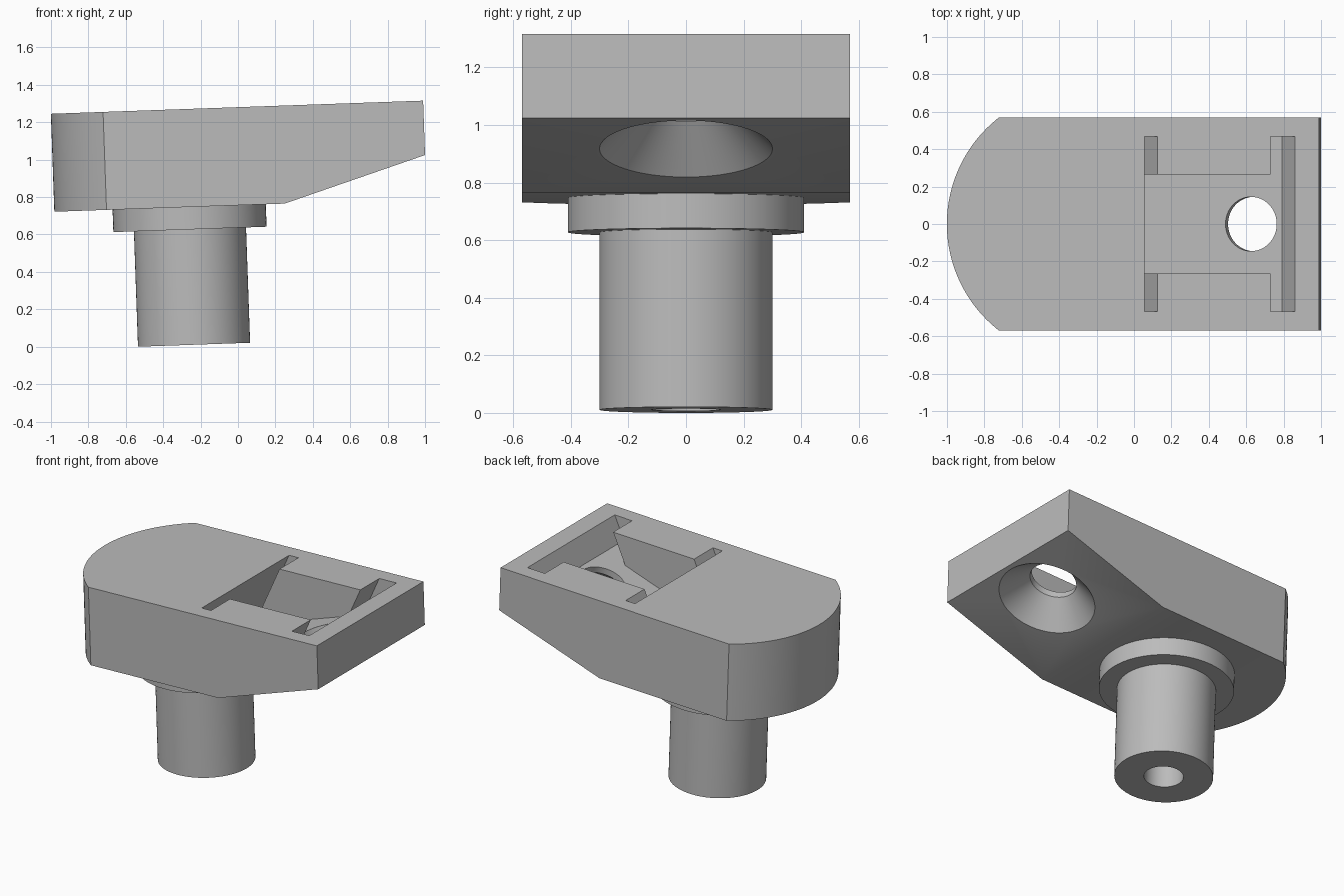
import bpy, bmesh, math
from mathutils import Matrix, Vector

if "Cube" in bpy.data.objects:
    bpy.data.objects.remove(bpy.data.objects["Cube"])

# One plain grey for the whole bracket
GREY = (0.5, 0.5, 0.5, 1)
grey = bpy.data.materials.new("plain grey")
grey.use_nodes = True
grey.diffuse_color = GREY
grey.node_tree.nodes["Principled BSDF"].inputs["Base Color"].default_value = GREY

# The whole part leans slightly about y, around the foot of the pin
LEAN = math.radians(2.02)
PLACE = Matrix.Translation((-0.235, 0, 0.0105)) @ Matrix.Rotation(-LEAN, 4, "Y")

# Main dimensions, measured along the pin axis
BOTTOM, TOP = 0.737, 1.261
END_X, HALF_W, ROUND_R = 1.27, 0.57, 0.7215
SLOPE = math.atan2(0.97 - BOTTOM, END_X - 0.511)
UP = Vector((-math.sin(SLOPE), 0, math.cos(SLOPE)))
SLOPE_START = Vector((0.511, 0, BOTTOM))
HOLE = SLOPE_START + Vector((math.cos(SLOPE), 0, math.sin(SLOPE))) * 0.465


def make_object(name, bm, matrix=Matrix.Identity(4)):
    bm.transform(PLACE @ matrix)
    bmesh.ops.recalc_face_normals(bm, faces=bm.faces)
    mesh = bpy.data.meshes.new(name)
    bm.to_mesh(mesh)
    bm.free()
    mesh.materials.append(grey)
    ob = bpy.data.objects.new(name, mesh)
    bpy.context.collection.objects.link(ob)
    return ob


def prism(outline, z0, z1, shear=0):
    """Extrude a plan outline, leaning along x by shear below the top face."""
    bm = bmesh.new()
    rings = [[bm.verts.new((x + shear * (z - TOP), y, z)) for x, y in outline]
             for z in (z0, z1)]
    for ring in rings:
        bm.faces.new(ring)
    n = len(outline)
    for i in range(n):
        j = (i + 1) % n
        bm.faces.new((rings[0][i], rings[0][j], rings[1][j], rings[1][i]))
    bmesh.ops.recalc_face_normals(bm, faces=bm.faces)
    return bm


def trim_below(bm, point, normal):
    """Remove everything under a plane and close the cut."""
    cut = bmesh.ops.bisect_plane(bm, geom=bm.verts[:] + bm.edges[:] + bm.faces[:],
                                 plane_co=point, plane_no=normal, clear_inner=True)
    edges = [e for e in cut["geom_cut"] if isinstance(e, bmesh.types.BMEdge)]
    bmesh.ops.contextual_create(bm, geom=edges)


def lathe(profile, steps=96):
    """Revolve a radius/height profile about z."""
    bm = bmesh.new()
    verts = [bm.verts.new((r, 0, z)) for r, z in profile]
    edges = [bm.edges.new(pair) for pair in zip(verts, verts[1:])]
    bmesh.ops.spin(bm, geom=verts + edges, axis=(0, 0, 1), cent=(0, 0, 0),
                   angle=math.tau, steps=steps, use_duplicate=False)
    bmesh.ops.remove_doubles(bm, verts=bm.verts, dist=1e-5)
    return bm


def activate(ob):
    bpy.ops.object.select_all(action="DESELECT")
    ob.select_set(True)
    bpy.context.view_layer.objects.active = ob


def cut_with(ob, cutter):
    cutter.hide_render = True
    mod = ob.modifiers.new("cut", "BOOLEAN")
    mod.operation, mod.solver, mod.object = "DIFFERENCE", "EXACT", cutter
    activate(ob)
    bpy.ops.object.modifier_apply(modifier=mod.name)
    bpy.data.objects.remove(cutter)


# Head block: rounded end about the pin, square end, sloping underside
half = math.asin(HALF_W / ROUND_R)
plan = [(END_X, -HALF_W), (END_X, HALF_W)]
for i in range(49):
    a = math.pi - half + 2 * half * i / 48
    plan.append((ROUND_R * math.cos(a), ROUND_R * math.sin(a)))
block = prism(plan, BOTTOM, TOP)
trim_below(block, SLOPE_START, UP)
head = make_object("head_block", block)

# I-shaped slanted pocket with a floor parallel to the sloping underside
IN, OUT = 0.265, 0.467
side = [(0.335, OUT), (0.405, OUT), (0.405, IN), (1.011, IN), (1.011, OUT), (1.141, OUT)]
pocket = prism(side + [(x, -y) for x, y in reversed(side)], 0.6, TOP + 0.1, 0.488)
trim_below(pocket, HOLE + UP * 0.193, UP)
cut_with(head, make_object("pocket_cutter", pocket))

# Countersunk hole square to the sloping underside
countersink = lathe([(0, -0.05), (0.352, -0.05), (0.145, 0.15), (0.145, 0.25), (0, 0.25)])
lean_hole = Matrix.Translation(HOLE) @ Matrix.Rotation(-SLOPE, 4, "Y")
cut_with(head, make_object("countersink_cutter", countersink, lean_hole))

# Pin with collar and blind bore
pin = make_object("pin_and_collar", lathe([
    (0, 0.6), (0.12, 0.6), (0.12, 0), (0.3, 0), (0.3, 0.617),
    (0.41, 0.617), (0.41, 0.75), (0, 0.75)]))

for ob in (head, pin):
    activate(ob)
    bpy.ops.object.shade_smooth_by_angle(angle=math.radians(25))
